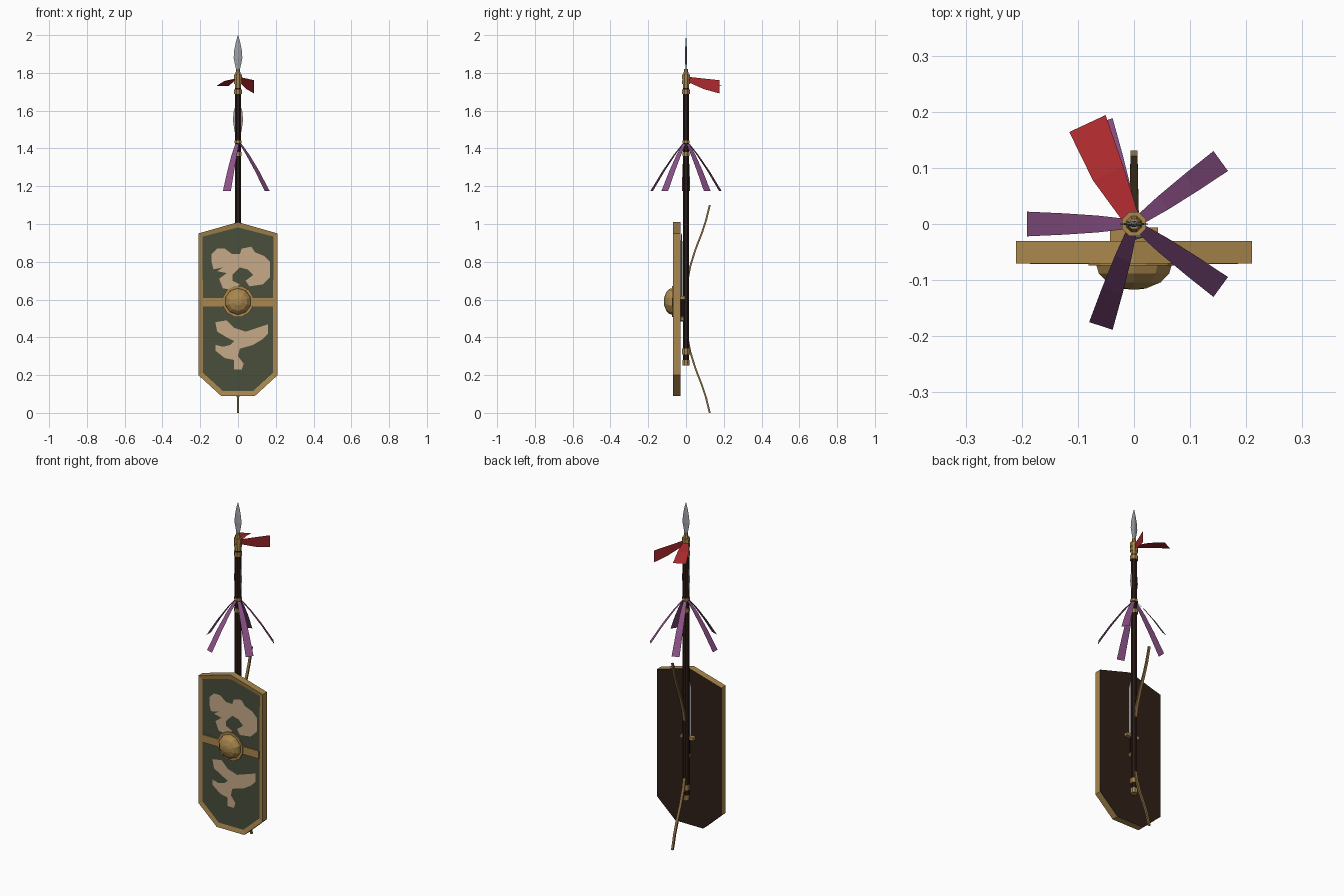
import bpy, bmesh, math
from mathutils import Vector, Matrix

cube = bpy.data.objects.get("Cube")
if cube:
    bpy.data.objects.remove(cube, do_unlink=True)


def material(name, r, g, b):
    m = bpy.data.materials.new(name)
    m.use_nodes = True
    col = [(c / 255) ** 2.2 for c in (r, g, b)] + [1]
    m.diffuse_color = col
    m.node_tree.nodes["Principled BSDF"].inputs["Base Color"].default_value = col
    return m


BRONZE = material("bronze", 168, 134, 78)
GREEN = material("field green", 74, 80, 62)
TAN = material("painted tan", 198, 168, 134)
LEATHER = material("dark backing", 50, 37, 29)
WOOD = material("dark wood", 46, 32, 27)
STEEL = material("steel", 158, 160, 166)
PURPLE = material("purple cloth", 138, 82, 134)
RED = material("red cloth", 172, 46, 49)
BOW = material("bow wood", 142, 114, 70)


def finish(name, bm, *mats, closed=True):
    if closed:
        bmesh.ops.recalc_face_normals(bm, faces=bm.faces)
    mesh = bpy.data.meshes.new(name)
    bm.to_mesh(mesh)
    bm.free()
    for m in mats:
        mesh.materials.append(m)
    ob = bpy.data.objects.new(name, mesh)
    bpy.context.collection.objects.link(ob)
    return ob


def lathe(name, profile, mat, sides=8, at=(0, 0, 0)):
    """Turn a (radius, height) profile round the z axis."""
    bm = bmesh.new()
    rings = []
    for r, h in profile:
        rings.append([bm.verts.new((r * math.cos(a), r * math.sin(a), h))
                      for a in (math.tau * (i + .5) / sides for i in range(sides))])
    for lo, hi in zip(rings, rings[1:]):
        for i in range(sides):
            j = (i + 1) % sides
            bm.faces.new((lo[i], lo[j], hi[j], hi[i]))
    bm.faces.new(rings[0][::-1])
    bm.faces.new(rings[-1])
    ob = finish(name, bm, mat)
    ob.location = at
    return ob


def box(name, size, at, mat):
    bm = bmesh.new()
    bmesh.ops.create_cube(bm, size=1)
    bmesh.ops.scale(bm, vec=size, verts=bm.verts)
    ob = finish(name, bm, mat)
    ob.location = at
    return ob


def blade(name, profile, depth, mat, y=0):
    """Diamond-section blade from (half width, height) stations."""
    bm = bmesh.new()
    rings = [[bm.verts.new(p) for p in ((w, y, z), (0, y + depth * w, z),
                                        (-w, y, z), (0, y - depth * w, z))]
             for w, z in profile]
    for lo, hi in zip(rings, rings[1:]):
        for i in range(4):
            bm.faces.new((lo[i], lo[i - 1], hi[i - 1], hi[i]))
    bm.faces.new(rings[0])
    bm.faces.new(rings[-1])
    return finish(name, bm, mat)


def strip(name, stations, mat):
    """Thin cloth from (centre, half width vector) stations."""
    bm = bmesh.new()
    rows = [(bm.verts.new(Vector(c) - Vector(w)), bm.verts.new(Vector(c) + Vector(w)))
            for c, w in stations]
    for a, b in zip(rows, rows[1:]):
        bm.faces.new((a[0], a[1], b[1], b[0]))
    return finish(name, bm, mat, closed=False)


# Shield: rim, sunken painted field and dark back
bm = bmesh.new()
outline = [(-.21, .95), (-.21, .2), (-.09, .09), (.09, .09), (.21, .2), (.21, .95), (0, 1.01)]
front = bm.faces.new([bm.verts.new((x, -.07, z)) for x, z in outline])
ext = bmesh.ops.extrude_face_region(bm, geom=[front], use_keep_orig=True)
bmesh.ops.translate(bm, vec=(0, .04, 0),
                    verts=[v for v in ext["geom"] if isinstance(v, bmesh.types.BMVert)])
bmesh.ops.recalc_face_normals(bm, faces=bm.faces)
bm.normal_update()
front = min(bm.faces, key=lambda f: f.calc_center_median().y)
bmesh.ops.inset_individual(bm, faces=[front], thickness=.028, depth=0)
bmesh.ops.translate(bm, vec=(0, .005, 0), verts=front.verts)
front.material_index = 1
max(bm.faces, key=lambda f: f.calc_center_median().y).material_index = 2
finish("shield", bm, BRONZE, GREEN, LEATHER)

# Shield bar, boss plate and faceted boss
box("shield_bar", (.37, .012, .045), (0, -.065, .587), BRONZE)
for name, prof, sides in (
        ("boss_plate", [(.084, 0), (.084, .006)], 12),
        ("boss", [(.072, 0), (.066, .02), (.05, .036), (.022, .047), (.004, .049)], 10)):
    ob = lathe(name, prof, BRONZE, sides, (0, -.068, .59))
    ob.rotation_euler.x = math.pi / 2

# Painted beasts as thin plates, in hundredths
upper = [(-14, 80), (-14, 84), (-11, 87), (-7, 87), (-3, 84), (1, 84), (2, 87), (7, 88),
         (9, 85), (14, 83), (17, 80), (17, 72), (13, 68), (6, 67), (4, 70), (8, 73),
         (5, 76), (1, 77), (-3, 73), (-3, 70), (1, 68), (-3, 65), (-8, 66), (-10, 71),
         (-6, 74), (-11, 75), (-8, 77), (-13, 76)]
lower = [(-12, 48), (-6, 49), (-2, 45), (4, 43), (10, 45), (16, 47), (16, 42), (13, 39),
         (8, 36), (1, 34), (0, 30), (3, 26), (2, 23), (-2, 23), (-2, 28), (-7, 29),
         (-12, 33), (-12, 36), (-8, 35), (-4, 36), (-2, 38), (-6, 40), (-11, 43)]
for name, pts in (("upper_beast", upper), ("lower_beast", lower)):
    bm = bmesh.new()
    f = bm.faces.new([bm.verts.new((x / 100, -.067, z / 100)) for x, z in pts])
    f.normal_update()
    if f.normal.y > 0:
        f.normal_flip()
    bmesh.ops.triangulate(bm, faces=bm.faces)
    finish(name, bm, TAN, closed=False)

# Spear shaft with bronze bands, butt and socket
lathe("spear_shaft", [(.018, .255), (.018, 1.78)], WOOD)
for i, (z, h, r) in enumerate([(.265, .03, .02), (.325, .03, .022), (1.37, .022, .021),
                               (1.435, .014, .021), (1.7, .025, .022), (1.75, .02, .022),
                               (1.78, .025, .023)]):
    lathe(f"spear_band_{i + 1}", [(r, z - h / 2), (r, z + h / 2)], BRONZE)
lathe("spear_socket", [(.018, 1.72), (.019, 1.77), (.01, 1.82)], BRONZE)
blade("spear_head", [(.008, 1.79), (.011, 1.82), (.023, 1.88), (.02, 1.92),
                     (.011, 1.965), (.001, 2)], .25, STEEL)
blade("lower_leaf_blade", [(.01, 1.45), (.02, 1.5), (.027, 1.55), (.022, 1.6),
                           (.008, 1.64), (.001, 1.655)], .25, STEEL)

# Sword held between shaft and shield
blade("sword_blade", [(.016, .61), (.016, .9), (.001, .96)], .3, STEEL, y=-.024)
box("sword_guard", (.085, .024, .018), (0, -.018, .61), BRONZE)
lathe("sword_grip", [(.01, .49), (.01, .61)], WOOD, at=(0, -.02, 0))
lathe("sword_pommel", [(.01, .485), (.016, .49), (.016, .505), (.01, .51)], BRONZE,
      at=(0, -.02, 0))

# Bow limbs, mirrored about the grip
half = [(.008, 0), (.008, .15), (.022, .225), (.05, .315), (.085, .405), (.105, .465), (.126, .55)]
path = [(y, .55 - z) for y, z in half[:0:-1]] + [(y, .55 + z) for y, z in half]
bm = bmesh.new()
rings = []
for i, (y, z) in enumerate(path):
    w = .006 + .004 * (1 - abs(z - .55) / .55)
    rings.append([bm.verts.new((sx * w, y + sy * .005, z))
                  for sx, sy in ((-1, -1), (1, -1), (1, 1), (-1, 1))])
for a, b in zip(rings, rings[1:]):
    for i in range(4):
        bm.faces.new((a[i], a[i - 1], b[i - 1], b[i]))
bm.faces.new(rings[0])
bm.faces.new(rings[-1])
finish("bow", bm, BOW)

# Five purple ribbons
for i in range(5):
    turn = Matrix.Rotation(math.radians(36 + 72 * i), 3, 'Z')
    strip(f"purple_ribbon_{i + 1}",
          [(turn @ Vector((r, 0, z)), turn @ Vector((0, w, 0)))
           for r, z, w in ((.012, 1.43, .009), (.065, 1.365, .015),
                           (.125, 1.28, .019), (.191, 1.175, .022))], PURPLE)

# Two red pennants: one flat, one upright
side = Vector((.9, .42, 0))
strip("flat_pennant", [((-.008, .015, 1.768), side * .016), ((-.046, .09, 1.757), side * .03),
                       ((-.083, .179, 1.73), side * .036)], RED)
strip("upright_pennant", [((.006, .012, 1.765), (0, 0, .014)),
                          ((.045, .095, 1.742), (0, 0, .028)),
                          ((.085, .178, 1.726), (0, 0, .035))], RED)
